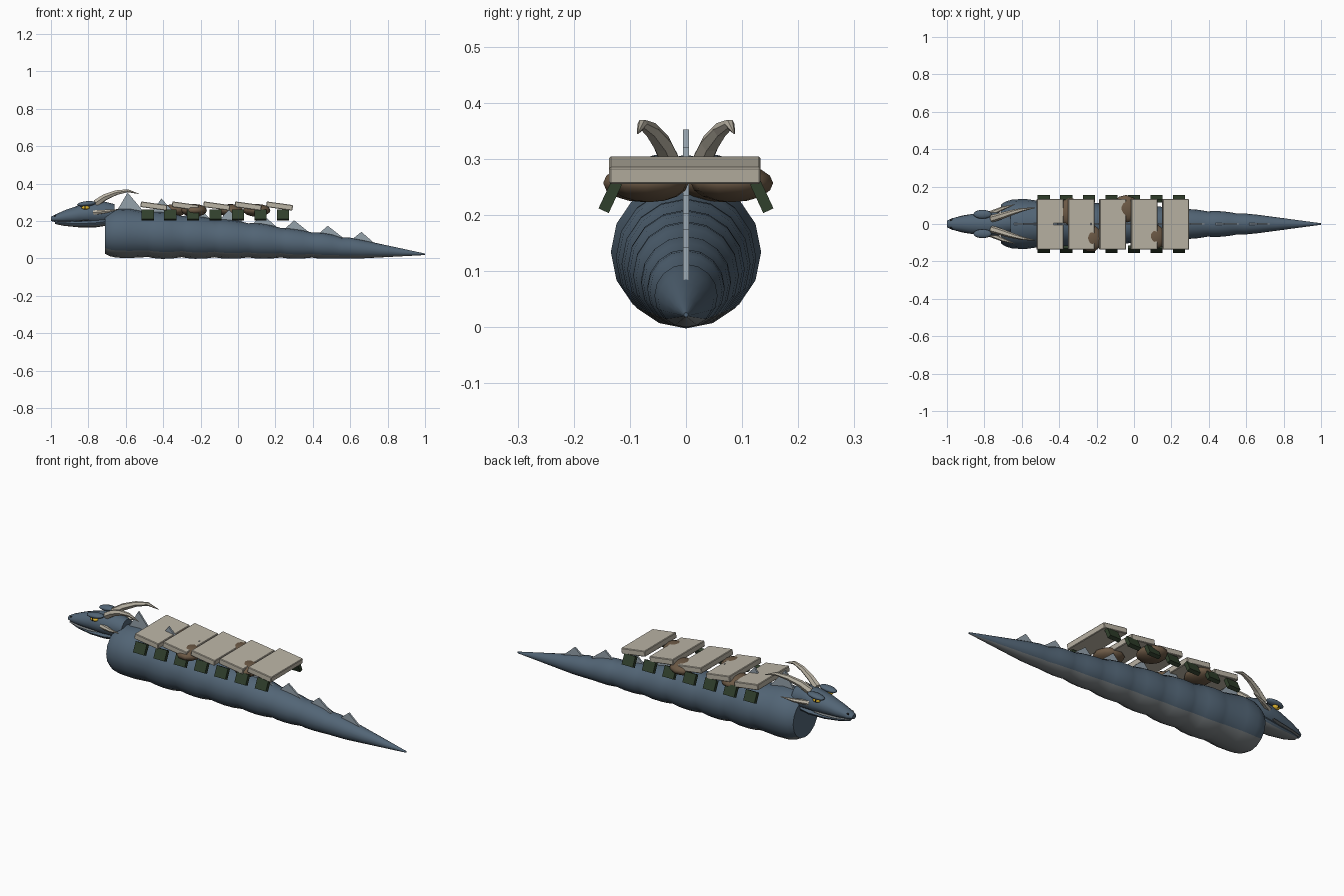
import bpy, bmesh, math
from mathutils import Vector

if "Cube" in bpy.data.objects:
    bpy.data.objects.remove(bpy.data.objects["Cube"])


def mat(name, r, g, b):
    m = bpy.data.materials.new(name)
    m.diffuse_color = (r, g, b, 1)
    m.use_nodes = True
    m.node_tree.nodes["Principled BSDF"].inputs["Base Color"].default_value = m.diffuse_color
    return m


BLUE = mat("scale_blue", .085, .13, .18)
BELLY = mat("belly_grey", .2, .22, .23)
BONE = mat("bone", .5, .46, .38)
FIN = mat("fin_grey", .3, .36, .41)
BROWN = mat("leather", .15, .1, .06)
GREEN = mat("strap_green", .03, .05, .025)
GOLD = mat("gold", .8, .5, .03)
BLACK = mat("pupil_black", .01, .01, .01)


def finish(name, bm, mats, smooth=0):
    bmesh.ops.recalc_face_normals(bm, faces=bm.faces)
    me = bpy.data.meshes.new(name)
    bm.to_mesh(me)
    bm.free()
    ob = bpy.data.objects.new(name, me)
    bpy.context.collection.objects.link(ob)
    for m in mats:
        me.materials.append(m)
    if smooth:
        bpy.ops.object.select_all(action='DESELECT')
        ob.select_set(True)
        bpy.context.view_layer.objects.active = ob
        bpy.ops.object.shade_smooth_by_angle(angle=math.radians(smooth))
    return ob


def loft(name, rings, mats, belly=None, smooth=35):
    """Rings are equal lists of points; faces between belly angles get slot 1."""
    bm = bmesh.new()
    vs = [[bm.verts.new(p) for p in r] for r in rings]
    n = len(rings[0])
    for a, b in zip(vs, vs[1:]):
        for i in range(n):
            f = bm.faces.new((a[i], a[(i + 1) % n], b[(i + 1) % n], b[i]))
            if belly is not None and math.sin(2 * math.pi * (i + .5) / n) < belly:
                f.material_index = 1
    bm.faces.new(vs[0])
    bm.faces.new(vs[-1])
    return finish(name, bm, mats, smooth)


def oval(x, w, z0, z1, n=16):
    c, h = (z0 + z1) / 2, (z1 - z0) / 2
    return [(x, w * math.cos(2 * math.pi * i / n), c + h * math.sin(2 * math.pi * i / n))
            for i in range(n)]


def box(name, loc, size, rot, m, bevel=0):
    bpy.ops.mesh.primitive_cube_add(size=1, location=loc, rotation=rot)
    ob = bpy.context.object
    ob.name, ob.scale = name, size
    bpy.ops.object.transform_apply(location=False, rotation=False, scale=True)
    ob.data.materials.append(m)
    if bevel:
        b = ob.modifiers.new("bevel", 'BEVEL')
        b.width, b.segments = bevel, 1
    return ob


def ball(name, loc, size, m, rot=(0, 0, 0), seg=12, rings=8):
    bpy.ops.mesh.primitive_uv_sphere_add(segments=seg, ring_count=rings, radius=1,
                                         location=loc, rotation=rot)
    ob = bpy.context.object
    ob.name, ob.scale = name, size
    ob.data.materials.append(m)
    bpy.ops.object.shade_smooth_by_angle(angle=math.radians(45))
    return ob


def horn(name, pts, radii, m, n=6):
    pts = [Vector(p) for p in pts]
    rings = []
    for i, p in enumerate(pts):
        d = (pts[min(i + 1, len(pts) - 1)] - pts[max(i - 1, 0)]).normalized()
        u = d.cross(Vector((0, 0, 1))).normalized()
        v = u.cross(d)
        rings.append([p + radii[i] * (u * math.cos(2 * math.pi * k / n) + v * math.sin(2 * math.pi * k / n))
                      for k in range(n)])
    return loft(name, rings, [m], smooth=0)


# Body: bulging segments that taper into the tail
TAPER = [(-.75, .138), (-.6, .134), (.12, .093), (.3, .078), (.48, .066), (.65, .051), (1, .004)]


def radius(x):
    for (a, ra), (b, rb) in zip(TAPER, TAPER[1:]):
        if x <= b:
            return ra + (rb - ra) * (x - a) / (b - a)
    return TAPER[-1][1]


joints = [-.48, -.30, -.125, .055, .23, .395, .55]
rings = [oval(-.71, .105, .025, .235), oval(-.685, .121, .012, .252),
         oval(-.65, .131, .004, .264), oval(-.58, .134, .002, .266)]
for a, b in zip(joints, joints[1:]):
    for t in (0, .15, .4, .7):
        x = a + (b - a) * t
        r = radius(x) * (.94 + .08 * math.sin(math.pi * t) ** .7)
        rings.append(oval(x, r, radius(x) - r, radius(x) + r))
for x in (.55, .59, .66, .76, .88, 1):
    r = radius(x) * (.94 if x == .55 else 1)
    lift = .018 * max(0, (x - .66) / .34)
    rings.append(oval(x, r, lift, lift + 2 * r))
loft("body", rings, [BLUE, BELLY], -.6)

# Head and lower jaw
loft("upper_head", [oval(*r, 12) for r in [
    (-1, .017, .2, .222), (-.975, .03, .194, .236), (-.92, .043, .188, .26),
    (-.85, .056, .186, .284), (-.79, .066, .184, .298), (-.73, .064, .182, .308),
    (-.66, .05, .182, .29)]], [BLUE], smooth=40)
loft("lower_jaw", [oval(*r, 12) for r in [
    (-.978, .018, .184, .2), (-.93, .034, .174, .203), (-.85, .047, .166, .205),
    (-.76, .055, .166, .215), (-.67, .045, .18, .225)]], [BLUE, BELLY], -.5, 40)
loft("mouth_line", [oval(*r, 12) for r in [
    (-.985, .026, .196, .201), (-.92, .045, .194, .2), (-.85, .056, .197, .203),
    (-.8, .06, .203, .209)]], [BELLY])

# Eyes, brows, horns and cheek spikes
for s, side in ((-1, "right"), (1, "left")):
    ball("eye_" + side, (-.815, .055 * s, .272), (.022, .014, .011), GOLD)
    ball("pupil_" + side, (-.818, .066 * s, .272), (.004, .004, .008), BLACK, seg=8, rings=6)
    ball("brow_" + side, (-.81, .052 * s, .292), (.05, .024, .014), BLUE, (0, math.radians(-6), 0))
    ball("nostril_" + side, (-.975, .02 * s, .226), (.008, .006, .005), BLACK, seg=8, rings=6)
    horn("horn_" + side, [(-.76, .028 * s, .295), (-.71, .043 * s, .328), (-.65, .062 * s, .352),
                          (-.59, .078 * s, .362), (-.53, .086 * s, .345)],
         [.02, .018, .014, .009, .001], BONE)
    horn("cheek_spike_" + side, [(-.77, .055 * s, .245), (-.7, .085 * s, .252), (-.635, .105 * s, .262)],
         [.014, .01, .001], BONE)

# Back fins
for i, (x, top) in enumerate([(-.59, .352), (-.41, .32), (-.23, .29), (-.05, .26),
                              (.13, .235), (.3, .204), (.48, .174), (.66, .142)]):
    bm = bmesh.new()
    prof = [(x - .055, 2 * radius(x - .055) - .012), (x, top), (x + .09, 2 * radius(x + .09) - .012)]
    sides = [[bm.verts.new((px, y, pz)) for px, pz in prof] for y in (-.005, .005)]
    for s in sides:
        bm.faces.new(s)
    for k in range(3):
        j = (k + 1) % 3
        bm.faces.new((sides[0][k], sides[0][j], sides[1][j], sides[1][k]))
    finish(f"back_fin_{i}", bm, [FIN])

# Armour plates
for i in range(5):
    box(f"back_plate_{i}", (-.45 + i * .168, -.002, .28), (.142, .27, .03),
        (0, math.radians(8), 0), BONE, .003)

# Hanging side straps
for i in range(7):
    for s in (-1, 1):
        box(f"side_strap_{i}", (-.482 + i * .1205, .135 * s, .233), (.066, .02, .056),
            (math.radians(25) * s, 0, 0), GREEN)

# Leather packs under the plates
for i, (x, y) in enumerate([(-.34, .065), (-.235, -.075), (-.04, .082), (.1, -.065)]):
    ball(f"pack_{i}", (x, y, .257), (.068, .076, .034), BROWN, (0, 0, .3 * i), 10, 8)
